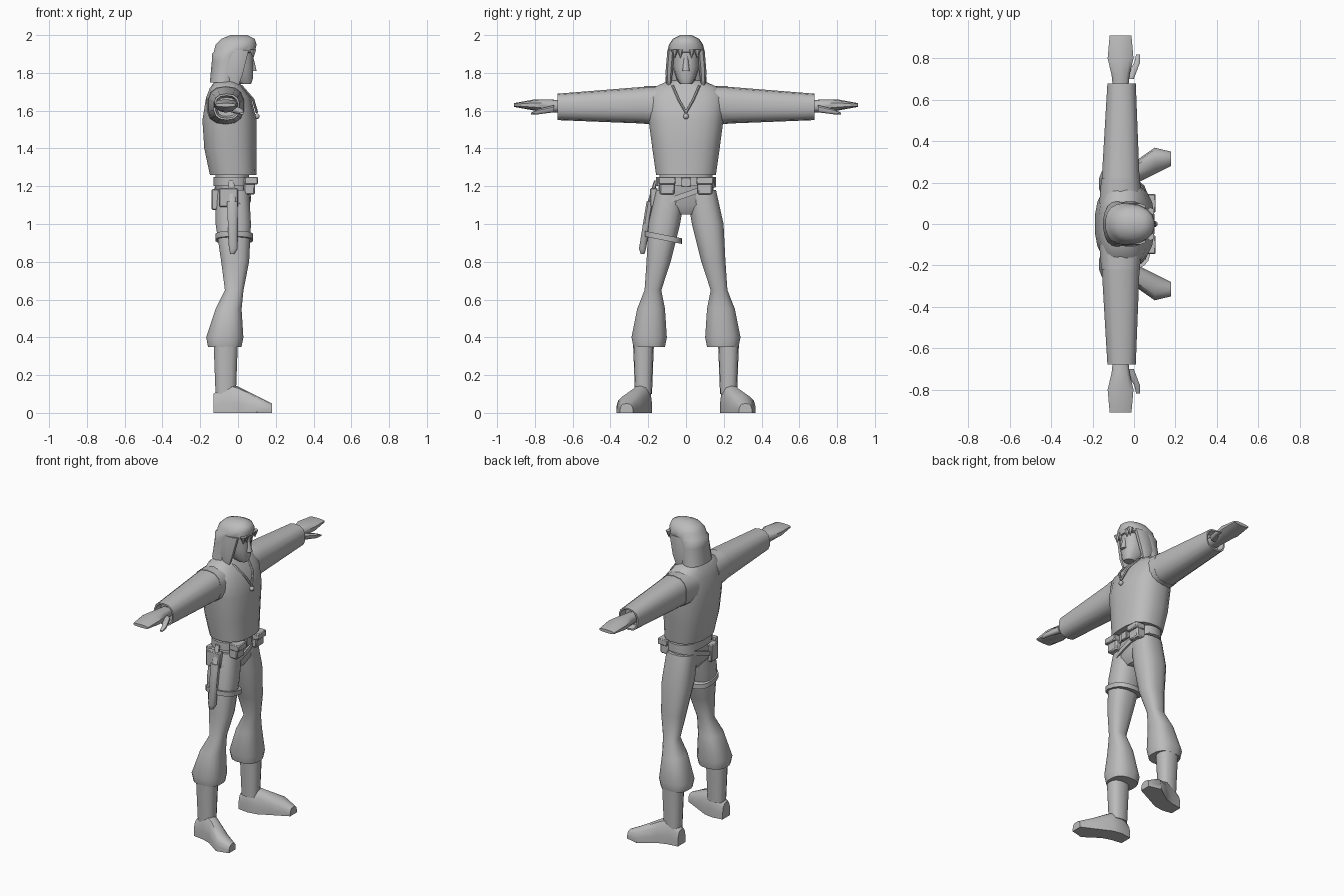
import bpy
import bmesh
from math import cos, sin, tau, pi, radians, copysign
from mathutils import Vector

default_cube = bpy.data.objects.get("Cube")
if default_cube:
    bpy.data.objects.remove(default_cube, do_unlink=True)

GREY_COLOUR = (0.5, 0.5, 0.5, 1)
grey = bpy.data.materials.new("plain_grey")
grey.use_nodes = True
grey.diffuse_color = GREY_COLOUR
shader = grey.node_tree.nodes["Principled BSDF"]
shader.inputs["Base Color"].default_value = GREY_COLOUR


def make_active(obj):
    """Select only this object so that operators act on it."""
    bpy.ops.object.select_all(action='DESELECT')
    obj.select_set(True)
    bpy.context.view_layer.objects.active = obj


def finish(obj, name, angle=48):
    """Name the part, give it its material and shade it with sharp edges kept."""
    obj.name = name
    obj.data.materials.clear()
    obj.data.materials.append(grey)
    make_active(obj)
    bpy.ops.object.shade_smooth_by_angle(angle=radians(angle))


def rounded_section(low_a, high_a, low_b, high_b, sides, power):
    """Yield the points of a rounded rectangle that fills the given bounds."""
    for step in range(sides):
        angle = tau * (step + 0.5) / sides
        u = copysign(abs(cos(angle)) ** power, cos(angle))
        v = copysign(abs(sin(angle)) ** power, sin(angle))
        yield ((low_a + high_a + u * (high_a - low_a)) / 2,
               (low_b + high_b + v * (high_b - low_b)) / 2)


def loft(name, axis, rows, sides=14, power=0.8, side=1, tilt=0, hollow=False):
    """Skin rounded sections: position on the axis, then bounds across it."""
    bm = bmesh.new()
    rings = []
    for position, low_a, high_a, *bounds in rows:
        # A single last bound is a half-width
        low_b, high_b = bounds if len(bounds) == 2 else (-bounds[0], bounds[0])
        ring = []
        for a, b in rounded_section(low_a, high_a, low_b, high_b, sides, power):
            point = [a, b]
            point.insert("xyz".index(axis), position)
            x, y, z = point
            ring.append(bm.verts.new((x, y * side, max(z + tilt * y, 0))))
        rings.append(ring)
    for lower, upper in zip(rings, rings[1:]):
        for i in range(sides):
            bm.faces.new((lower[i - 1], lower[i], upper[i], upper[i - 1]))
    bm.faces.new(rings[0])
    end_face = bm.faces.new(rings[-1])
    bmesh.ops.recalc_face_normals(bm, faces=bm.faces[:])
    if hollow:
        bmesh.ops.inset_region(bm, faces=[end_face], thickness=0.01)
        bmesh.ops.inset_region(bm, faces=[end_face], thickness=0.01, depth=-0.04)
    mesh = bpy.data.meshes.new(name)
    bm.to_mesh(mesh)
    bm.free()
    obj = bpy.data.objects.new(name, mesh)
    bpy.context.collection.objects.link(obj)
    finish(obj, name)


def band(name, z, height, *bounds, tilt=0):
    """Make a flat strap that circles a limb or the hips."""
    loft(name, "z", [(z, *bounds), (z + height, *bounds)], sides=18, tilt=tilt)


def box(name, centre, size):
    """Make a box with slightly bevelled edges."""
    bpy.ops.mesh.primitive_cube_add(size=1, location=centre)
    obj = bpy.context.object
    obj.scale = Vector(size)
    bpy.ops.object.transform_apply(location=False, rotation=False, scale=True)
    modifier = obj.modifiers.new("soft_edges", 'BEVEL')
    modifier.width = min(size) / 8
    modifier.segments = 1
    finish(obj, name, angle=30)


def cord(name, points, radius):
    """Make a thin tube through the points."""
    curve = bpy.data.curves.new(name, 'CURVE')
    curve.dimensions = '3D'
    curve.bevel_depth = radius
    curve.bevel_resolution = 1
    spline = curve.splines.new('POLY')
    spline.points.add(len(points) - 1)
    for target, point in zip(spline.points, points):
        target.co = (*point, 1)
    obj = bpy.data.objects.new(name, curve)
    bpy.context.collection.objects.link(obj)
    make_active(obj)
    bpy.ops.object.convert(target='MESH')
    finish(bpy.context.object, name)


# Torso and hips
loft("shirt", "z", [
    (1.26, -.15, .1, .16), (1.4, -.18, .1, .18), (1.55, -.19, .1, .2),
    (1.67, -.17, .07, .21), (1.72, -.15, .03, .18), (1.76, -.12, 0, .09)],
    sides=20)
loft("hips", "z", [
    (1.05, -.08, .03, .06), (1.1, -.12, .06, .15), (1.27, -.12, .06, .14)])

# Neck, head and face
loft("neck", "z", [(1.7, -.09, .01, .06), (1.8, -.08, .02, .05)])
loft("head", "z", [
    (1.74, 0, .07, .03), (1.77, -.06, .08, .05), (1.83, -.1, .08, .07),
    (1.93, -.1, .08, .07)])
loft("nose", "z", [(1.81, .06, .1, .02), (1.89, .06, .08, .01)], sides=8)

# Hair with a pointed fringe
loft("hair", "z", [
    (1.75, -.15, -.01, .11), (1.86, -.14, .03, .1), (1.9, -.14, .04, .1),
    (1.91, -.13, .09, .1), (1.95, -.12, .1, .09), (1.98, -.09, .09, .07),
    (2, -.04, .05, .03)], sides=18, power=0.9)
for step in (-2, -1, 1, 2):
    bpy.ops.mesh.primitive_cone_add(vertices=6, radius1=0.02, depth=0.05,
                                    location=(.08, step * .03, 1.9),
                                    rotation=(pi, 0, 0))
    finish(bpy.context.object, "fringe_lock")

for side, label in ((1, "left_"), (-1, "right_")):
    # Hair framing the face
    loft(label + "side_hair", "z", [
        (1.72, -.03, 0, .08, .1), (1.8, -.07, .03, .07, .11),
        (1.92, -.05, .06, .06, .1)], sides=8, side=side)

    # Armhole, sleeve with open cuff, hand and thumb
    loft(label + "shirt_shoulder", "y", [
        (.1, -.17, .04, 1.52, 1.73), (.22, -.16, .03, 1.53, 1.73)], side=side)
    loft(label + "sleeve", "y", [
        (.18, -.16, .03, 1.53, 1.73), (.68, -.13, .01, 1.55, 1.69)],
        side=side, hollow=True)
    loft(label + "hand", "y", [
        (.62, -.1, -.03, 1.59, 1.65), (.72, -.11, -.02, 1.59, 1.66),
        (.8, -.13, 0, 1.6, 1.66), (.91, -.12, -.01, 1.62, 1.64)],
        sides=10, side=side)
    loft(label + "thumb", "y", [
        (.7, -.05, 0, 1.59, 1.63), (.78, 0, .03, 1.58, 1.61),
        (.82, .01, .03, 1.58, 1.59)], sides=8, side=side)

    # Trouser leg gathered over the boot
    loft(label + "trouser_leg", "z", [
        (.35, -.16, .02, .11, .28), (.4, -.17, .03, .1, .29),
        (.55, -.12, .02, .11, .26), (.65, -.07, .03, .13, .22),
        (.8, -.09, .06, .08, .21), (1, -.12, .07, .03, .2),
        (1.18, -.12, .06, 0, .16)], sides=16, side=side)

    # Boot shaft and outward-turned foot
    loft(label + "boot_shaft", "z", [
        (.1, -.12, -.01, .18, .27), (.36, -.13, 0, .17, .28)], side=side)
    loft(label + "boot_foot", "x", [
        (-.13, .19, .27, .1), (-.06, .18, .28, .16), (0, .19, .3, .14),
        (.1, .24, .37, .09), (.18, .28, .35, .05)], power=0.7, side=side)

    # Neckline edging and belt pouch
    cord(label + "neckline", [
        (-.1, side * .06, 1.76), (.02, side * .07, 1.73),
        (.08, side * .04, 1.66), (.1, 0, 1.59)], radius=0.007)
    box(label + "pouch", (.06, side * .1, 1.2), (.06, .08, .09))
    box(label + "pouch_flap", (.07, side * .1, 1.23), (.07, .09, .04))

# Neckline pendant
bpy.ops.mesh.primitive_uv_sphere_add(segments=10, ring_count=6, radius=0.015,
                                     location=(.1, 0, 1.57))
finish(bpy.context.object, "pendant")

# Belt, buckle, slung holster belt and rear pouch
band("belt", 1.2, .05, -.13, .07, .16)
box("buckle", (.07, 0, 1.22), (.02, .05, .05))
band("holster_belt", 1.14, .03, -.13, .07, -.18, .16, tilt=0.35)
box("back_pouch", (-.12, -.1, 1.13), (.04, .07, .11))

# Sheath, hilt and thigh strap on the right leg
loft("sheath", "z", [
    (.84, -.04, -.02, .22, .24), (.87, -.05, 0, .21, .25),
    (1.12, -.06, 0, .17, .21)], sides=8, side=-1)
loft("hilt", "z", [
    (1.1, -.05, -.01, .18, .21), (1.23, -.05, -.02, .15, .17)], sides=8, side=-1)
box("sheath_hanger", (-.05, -.17, 1.14), (.1, .04, .1))
band("thigh_strap", .89, .03, -.12, .08, -.22, -.02, tilt=-0.2)
